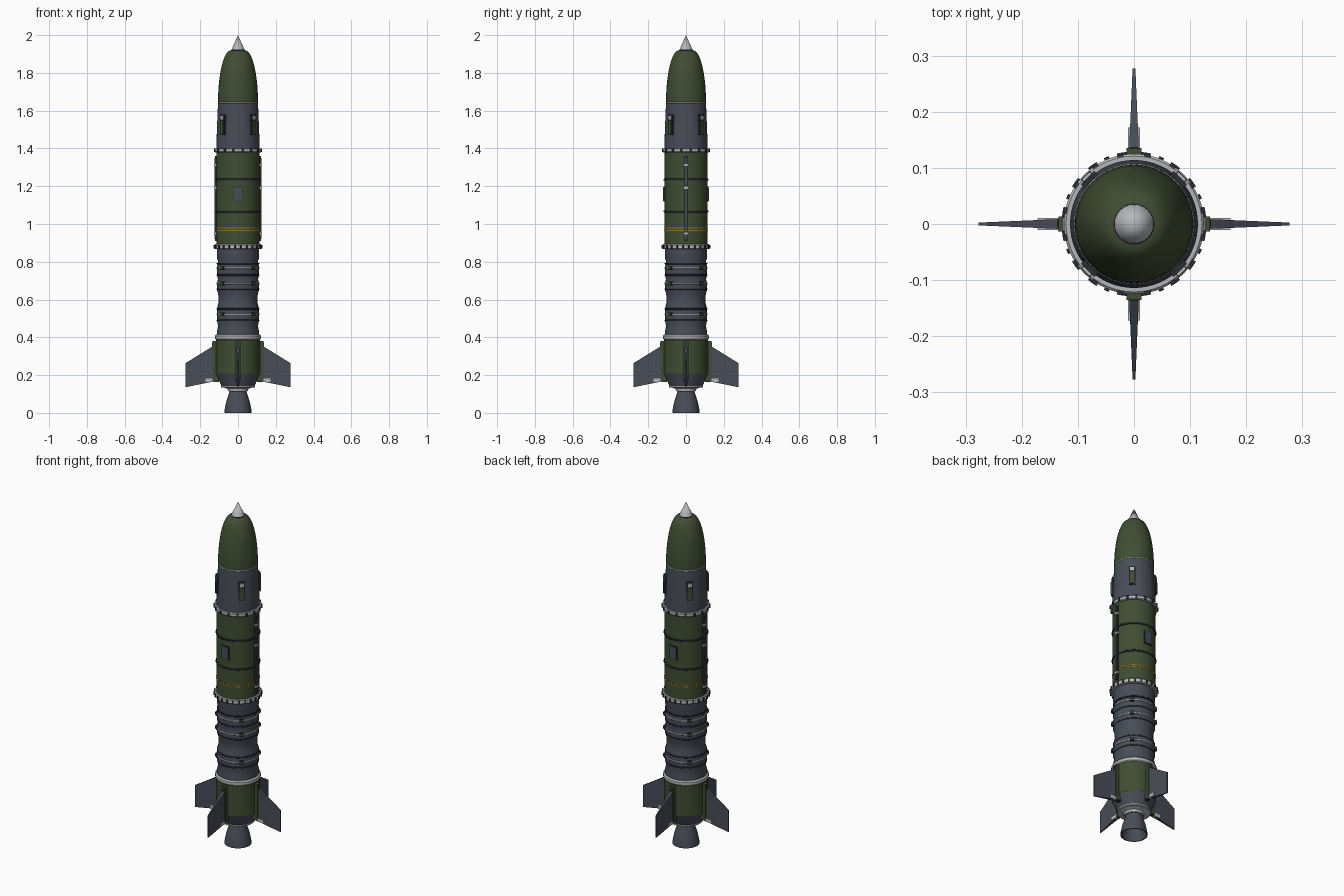
import bpy, bmesh
from math import pi, sin, cos
from mathutils import Matrix, Vector

cube = bpy.data.objects.get("Cube")
if cube:
    bpy.data.objects.remove(cube, do_unlink=True)


def material(name, rgb):
    m = bpy.data.materials.new(name)
    m.use_nodes = True
    m.diffuse_color = (*rgb, 1)
    bsdf = m.node_tree.nodes["Principled BSDF"]
    bsdf.inputs["Base Color"].default_value = (*rgb, 1)
    bsdf.inputs["Roughness"].default_value = 0.6
    return m


GREEN = material("olive green", (0.05, 0.075, 0.032))
GREY = material("slate grey", (0.065, 0.073, 0.095))
DARK = material("dark slate", (0.024, 0.027, 0.036))
LIGHT = material("light metal", (0.46, 0.47, 0.49))
YELLOW = material("amber", (0.35, 0.19, 0.01))
SEGMENTS = 64


def finish(name, bm, mat, smooth=True):
    bmesh.ops.recalc_face_normals(bm, faces=bm.faces)
    me = bpy.data.meshes.new(name)
    bm.to_mesh(me)
    bm.free()
    me.materials.append(mat)
    ob = bpy.data.objects.new(name, me)
    bpy.context.collection.objects.link(ob)
    if smooth:
        bpy.ops.object.select_all(action='DESELECT')
        ob.select_set(True)
        bpy.context.view_layer.objects.active = ob
        bpy.ops.object.shade_smooth_by_angle(angle=0.6)
    return ob


def lathe(name, profile, mat, close=True):
    """Spin (radius, height) points about the z axis."""
    bm = bmesh.new()
    verts = [bm.verts.new((r, 0, z)) for r, z in profile]
    edges = [bm.edges.new(p) for p in zip(verts, verts[1:])]
    bmesh.ops.spin(bm, geom=verts + edges, cent=(0, 0, 0), axis=(0, 0, 1),
                   angle=2 * pi, steps=SEGMENTS, use_duplicate=False)
    bmesh.ops.remove_doubles(bm, verts=bm.verts, dist=1e-5)
    if close:
        bmesh.ops.holes_fill(bm, edges=[e for e in bm.edges if e.is_boundary])
    return finish(name, bm, mat)


def ring(name, r, z, h, mat, bevel=0.002):
    b = min(bevel, h / 3)
    lo, hi = z - h / 2, z + h / 2
    return lathe(name, [(r - b, lo), (r, lo + b), (r, hi - b), (r - b, hi)], mat)


def blocks(name, angles, r0, r1, width, z0, z1, mat):
    """Boxes standing on the hull, one for each angle, as a single part."""
    bm = bmesh.new()
    size = Matrix.Diagonal((r1 - r0, width, z1 - z0, 1))
    place = Matrix.Translation(((r0 + r1) / 2, 0, (z0 + z1) / 2))
    for a in angles:
        bmesh.ops.create_cube(bm, size=1, matrix=Matrix.Rotation(a, 4, 'Z') @ place @ size)
    return finish(name, bm, mat, smooth=False)


def around(n, offset=0.0):
    return [2 * pi * (i + offset) / n for i in range(n)]


CROSS = around(4)
DIAGONAL = around(4, 0.5)
SIDES = around(2)
FRONT_BACK = around(2, 0.5)

# Nose
lathe("nose_tip", [(0.036, 1.918), (0.034, 1.924), (0, 2.0)], LIGHT)
ogive = [(0.035 + 0.071 * sin(t * pi / 20) ** 0.95, 1.92 - 0.278 * (1 - cos(t * pi / 20)))
         for t in range(11)]
lathe("nose_cone", ogive, GREEN)
ring("nose_tip_collar", 0.0365, 1.919, 0.008, DARK)
ring("nose_ring", 0.1075, 1.642, 0.008, LIGHT)

# Guidance section and its four diagonal housings
lathe("guidance_section", [(0.106, 1.64), (0.1075, 1.6), (0.114, 1.44), (0.114, 1.39)], GREY)
blocks("housing_base", DIAGONAL, 0.1, 0.117, 0.034, 1.47, 1.58, DARK)
blocks("housing_cover", DIAGONAL, 0.1, 0.123, 0.022, 1.474, 1.548, GREEN)
blocks("housing_light_cap", DIAGONAL, 0.1, 0.122, 0.02, 1.552, 1.573, LIGHT)

# Upper flange
ring("upper_flange", 0.125, 1.39, 0.022, LIGHT, 0.004)
blocks("upper_flange_bolts", around(16, 0.5), 0.115, 0.129, 0.011, 1.38, 1.40, DARK)

# Main stage
lathe("main_stage", [(0.115, 0.88), (0.115, 1.385)], GREEN)
for i, z in enumerate((1.235, 1.067)):
    ring(f"stage_band_{i + 1}", 0.1185, z, 0.011, DARK)
for i, z in enumerate((0.979, 0.966)):
    ring(f"amber_stripe_{i + 1}", 0.1157, z, 0.005, YELLOW, 0.0005)
blocks("access_panel_frame", FRONT_BACK, 0.1, 0.1185, 0.05, 1.118, 1.198, DARK)
blocks("access_panel", FRONT_BACK, 0.1, 0.121, 0.042, 1.123, 1.193, GREY)
blocks("cable_duct", SIDES, 0.105, 0.123, 0.018, 0.91, 1.36, DARK)
blocks("cable_duct_cover", SIDES, 0.105, 0.1245, 0.01, 0.92, 1.35, GREY)
for i, z in enumerate((0.95, 1.192, 1.312)):
    blocks(f"duct_clip_{i + 1}", SIDES, 0.105, 0.1265, 0.024, z - 0.006, z + 0.006, LIGHT)

# Lower flange
ring("lower_flange", 0.125, 0.88, 0.027, LIGHT, 0.004)
blocks("lower_flange_bolts", around(24, 0.5), 0.115, 0.129, 0.009, 0.87, 0.89, DARK)

# Ribbed interstage
lathe("interstage", [(0.111, 0.4), (0.111, 0.435), (0.105, 0.46), (0.111, 0.485),
                     (0.111, 0.555), (0.105, 0.575), (0.102, 0.6), (0.105, 0.628),
                     (0.111, 0.65), (0.111, 0.69), (0.106, 0.707), (0.111, 0.725),
                     (0.111, 0.775), (0.107, 0.79), (0.107, 0.805), (0.111, 0.82),
                     (0.111, 0.88)], GREY)
for i, z in enumerate((0.49, 0.55, 0.655, 0.73, 0.79)):
    ring(f"interstage_rib_{i + 1}", 0.1125, z, 0.009, DARK)
for i, z in enumerate((0.522, 0.685, 0.766)):
    ring(f"interstage_hoop_{i + 1}", 0.1145, z, 0.009, LIGHT)
    blocks(f"hoop_lugs_{i + 1}", DIAGONAL, 0.1, 0.12, 0.022, z - 0.01, z + 0.01, DARK)
    blocks(f"hoop_lug_caps_{i + 1}", DIAGONAL, 0.1, 0.122, 0.014, z - 0.007, z + 0.007, GREEN)

# Tail section
ring("tail_collar", 0.121, 0.4, 0.03, LIGHT, 0.007)
lathe("tail_section", [(0.116, 0.208), (0.116, 0.39)], GREEN)
lathe("tail_taper", [(0.087, 0.14), (0.116, 0.21)], GREY)
ring("tail_ring", 0.09, 0.139, 0.01, LIGHT)
lathe("engine_mount", [(0.052, 0.115), (0.055, 0.128), (0.082, 0.137)], LIGHT)
ring("nozzle_ring", 0.05, 0.12, 0.012, LIGHT)

# Engine bell with a hollow interior
lathe("nozzle", [(0, 0.1), (0.034, 0.1), (0.055, 0.05), (0.067, 0.0), (0.072, 0.0),
                 (0.071, 0.015), (0.062, 0.06), (0.047, 0.105), (0.044, 0.12), (0, 0.12)],
      GREY, close=False)

# Tapered fins on green root fairings
blocks("fin_root", CROSS, 0.1, 0.135, 0.026, 0.168, 0.38, GREEN)
blocks("fin_root_edge", CROSS, 0.1, 0.137, 0.012, 0.163, 0.372, DARK)
blocks("fin_actuator", CROSS, 0.13, 0.172, 0.021, 0.163, 0.182, LIGHT)
bm = bmesh.new()
for a in CROSS:
    turn = Matrix.Rotation(a, 4, 'Z')
    outline = [(0.125, 0.358, 0.009), (0.277, 0.264, 0.0025),
               (0.277, 0.136, 0.0025), (0.125, 0.167, 0.009)]
    left, right = ([bm.verts.new(turn @ Vector((x, s * t, z))) for x, z, t in outline]
                   for s in (1, -1))
    bm.faces.new(left)
    bm.faces.new(right)
    for i in range(4):
        j = (i + 1) % 4
        bm.faces.new((left[i], left[j], right[j], right[i]))
finish("fins", bm, GREY, smooth=False)
